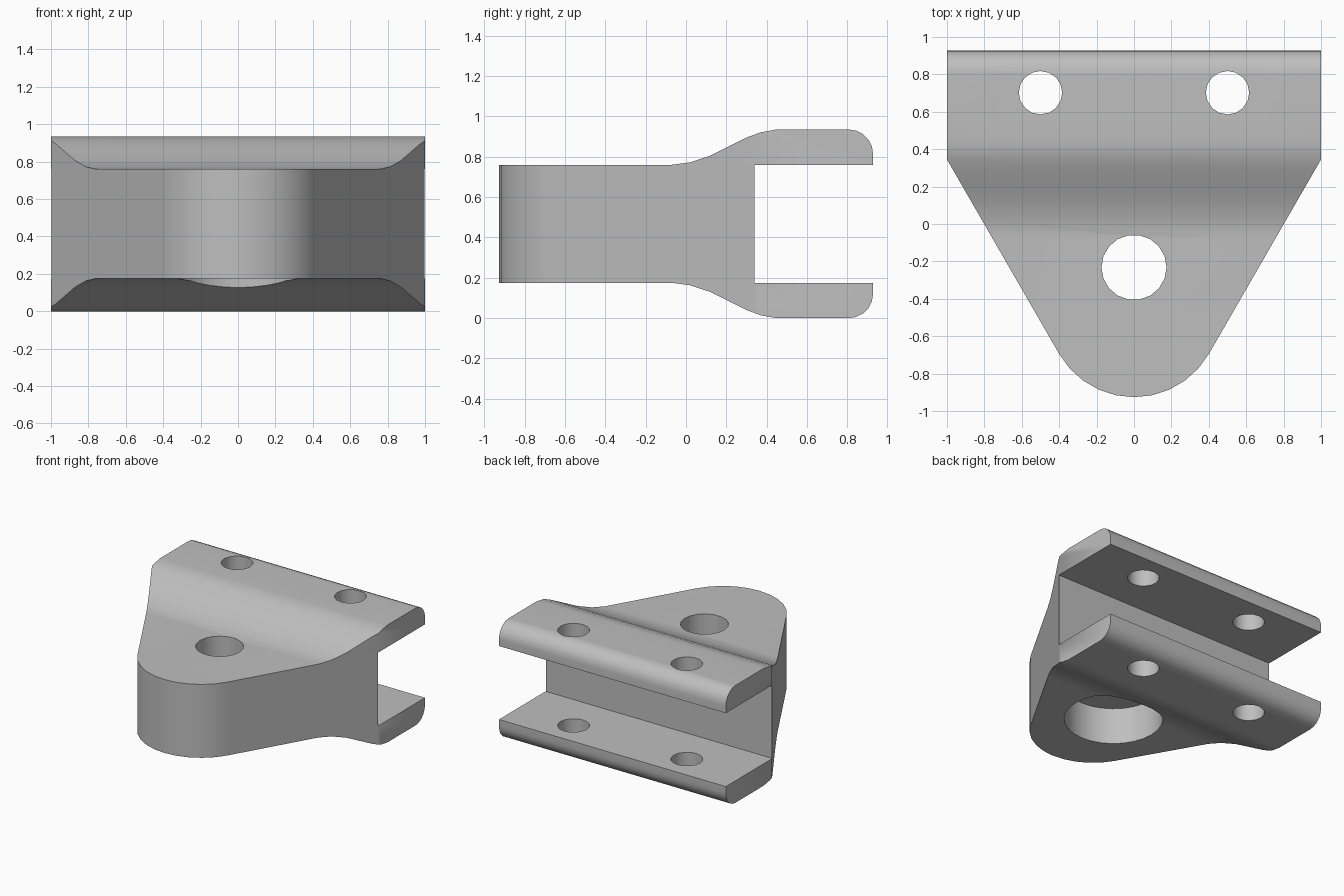
import bpy, bmesh
from math import radians, cos, sin
from mathutils import Vector

cube = bpy.data.objects.get("Cube")
if cube:
    bpy.data.objects.remove(cube, do_unlink=True)

HEIGHT = 0.935
BODY_TOP = 0.76
BACK = 0.927


def prism(name, points, direction):
    """Extrude a closed outline along a direction."""
    bm = bmesh.new()
    face = bm.faces.new([bm.verts.new(p) for p in points])
    result = bmesh.ops.extrude_face_region(bm, geom=[face])
    verts = [v for v in result["geom"] if isinstance(v, bmesh.types.BMVert)]
    bmesh.ops.translate(bm, verts=verts, vec=Vector(direction))
    bmesh.ops.recalc_face_normals(bm, faces=bm.faces)
    mesh = bpy.data.meshes.new(name)
    bm.to_mesh(mesh)
    bm.free()
    obj = bpy.data.objects.new(name, mesh)
    bpy.context.collection.objects.link(obj)
    return obj


def arc(cx, cy, r, start, end, steps):
    angles = [radians(start + (end - start) * i / steps) for i in range(steps + 1)]
    return [(cx + r * cos(a), cy + r * sin(a)) for a in angles]


def carve(target, cutter, operation):
    """Apply a boolean and discard its cutter."""
    cutter.hide_render = True
    mod = target.modifiers.new(cutter.name, "BOOLEAN")
    mod.operation = operation
    mod.solver = "EXACT"
    mod.object = cutter
    bpy.context.view_layer.objects.active = target
    bpy.ops.object.modifier_apply(modifier=mod.name)
    bpy.data.objects.remove(cutter, do_unlink=True)


def drill(target, name, x, y, r, z0, z1, sides):
    ring = arc(x, y, r, 0, 360, sides)[:-1]
    carve(target, prism(name, [(a, b, z0) for a, b in ring], (0, 0, z1 - z0)), "DIFFERENCE")


# Side profile: flat nose, flare, rounded back lip, open slot
upper = [(-1.2, BODY_TOP), (-0.07, BODY_TOP), (0.02, 0.772), (0.12, 0.805), (0.21, 0.85),
         (0.3, 0.895), (0.37, 0.921), (0.45, HEIGHT)]
upper += arc(BACK - 0.12, HEIGHT - 0.12, 0.12, 90, 0, 5)
upper += [(BACK, BODY_TOP), (0.34, BODY_TOP)]
lower = [(y, HEIGHT - z) for y, z in reversed(upper)]
bracket = prism("clevis_bracket", [(-1.2, y, z) for y, z in upper + lower], (2.4, 0, 0))

# Plan outline: wide back tapering to a rounded nose
plan = [(-1, 1.2), (-1, 0.345)] + arc(0, -0.464, 0.462, 210, 330, 10) + [(1, 0.345), (1, 1.2)]
carve(bracket, prism("plan_outline", [(x, y, -0.5) for x, y in plan], (0, 0, 2)), "INTERSECT")

# Main bore with a wide counterbore from below
drill(bracket, "main_bore", 0, -0.232, 0.174, -0.5, 1.5, 18)
drill(bracket, "counterbore", 0, -0.232, 0.36, -0.5, HEIGHT / 2, 28)

# Bolt holes through both flanges
for side in (-1, 1):
    drill(bracket, "bolt_hole", side * 0.5, 0.702, 0.116, -0.5, 1.5, 16)

# Plain grey metal
metal = bpy.data.materials.new("grey_metal")
metal.use_nodes = True
colour = (0.52, 0.52, 0.52, 1)
metal.diffuse_color = colour
metal.node_tree.nodes["Principled BSDF"].inputs["Base Color"].default_value = colour
bracket.data.materials.clear()
bracket.data.materials.append(metal)

# Smooth curved walls, crisp edges
bpy.ops.object.select_all(action="DESELECT")
bracket.select_set(True)
bpy.context.view_layer.objects.active = bracket
bpy.ops.object.shade_smooth_by_angle(angle=radians(30))
weighted = bracket.modifiers.new("even_shading", "WEIGHTED_NORMAL")
weighted.keep_sharp = True
